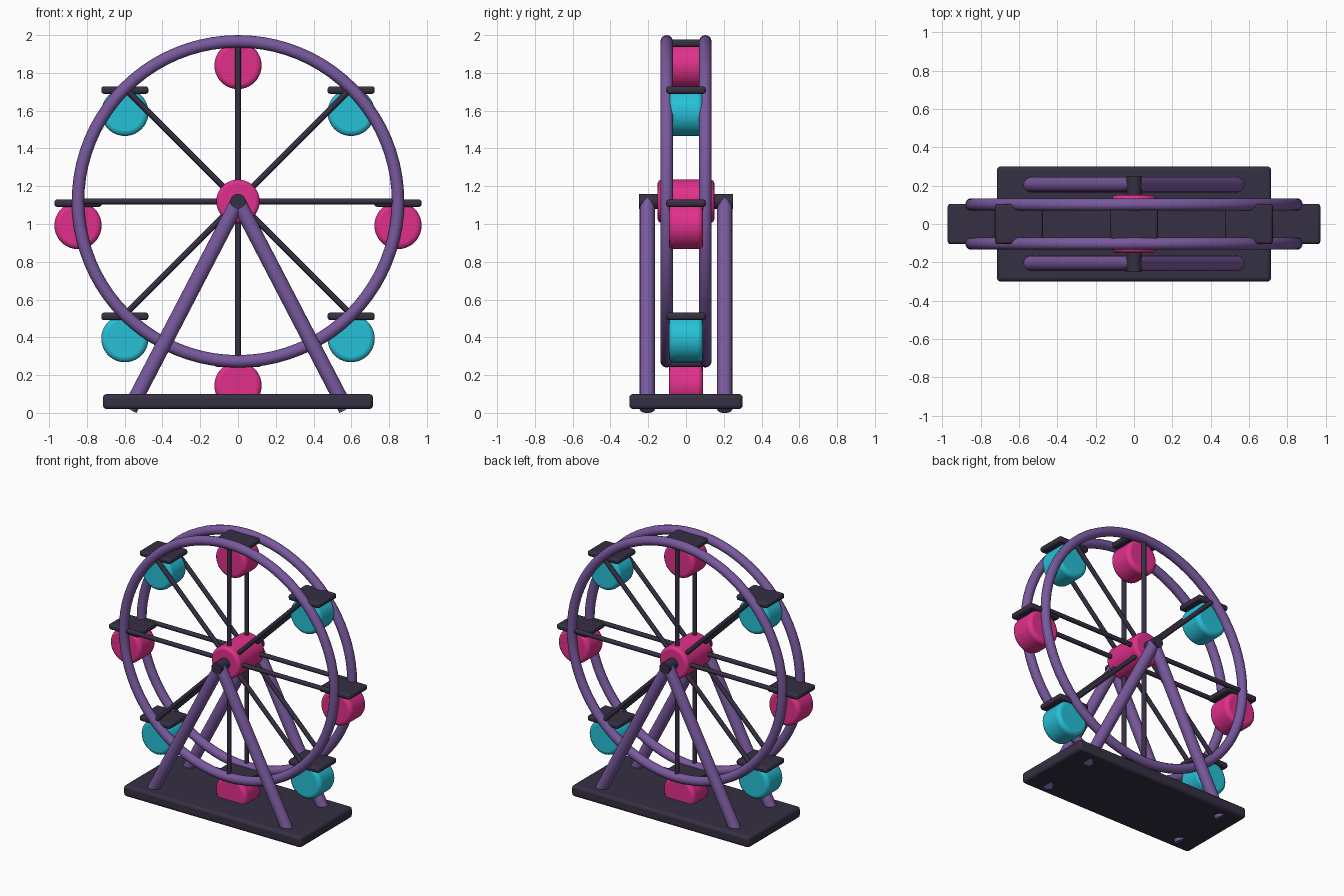
import bpy
import math
from mathutils import Vector

cube = bpy.data.objects.get("Cube")
if cube:
    bpy.data.objects.remove(cube, do_unlink=True)


def material(name, colour):
    mat = bpy.data.materials.new(name)
    mat.use_nodes = True
    mat.diffuse_color = (*colour, 1)
    bsdf = mat.node_tree.nodes["Principled BSDF"]
    bsdf.inputs["Base Color"].default_value = (*colour, 1)
    bsdf.inputs["Roughness"].default_value = 0.6
    return mat


PURPLE = material("purple paint", (0.19, 0.10, 0.34))
DARK = material("dark metal", (0.037, 0.029, 0.055))
PINK = material("pink paint", (0.75, 0.03, 0.26))
CYAN = material("cyan paint", (0.02, 0.53, 0.68))

AXIS_Z = 1.12      # wheel centre height
RIM_R = 0.847      # rim centreline radius
RIM_Y = 0.102      # rim offset from the middle plane
LEG_Y = 0.205


def finish(name, mat, bevel=0, segments=3):
    obj = bpy.context.object
    obj.name = name
    obj.data.materials.append(mat)
    if bevel:
        mod = obj.modifiers.new("Bevel", "BEVEL")
        mod.width = bevel
        mod.segments = segments
        mod.limit_method = "ANGLE"
        mod.angle_limit = math.radians(40)
    bpy.ops.object.shade_smooth_by_angle(angle=math.radians(40))
    return obj


def box(name, centre, size, mat, bevel):
    bpy.ops.mesh.primitive_cube_add(size=1, location=centre)
    bpy.context.object.scale = size
    bpy.ops.object.transform_apply(location=False, rotation=False, scale=True)
    return finish(name, mat, bevel)


def rod(name, start, end, radius, mat, bevel=0, sides=16):
    a, b = Vector(start), Vector(end)
    turn = (b - a).to_track_quat("Z", "Y").to_euler()
    bpy.ops.mesh.primitive_cylinder_add(vertices=sides, radius=radius, depth=(b - a).length,
                                        location=(a + b) / 2, rotation=turn)
    return finish(name, mat, bevel)


# Base slab
box("base", (0, 0, 0.06), (1.43, 0.6, 0.08), DARK, 0.02)

# Hub and axle
rod("hub", (0, -0.15, AXIS_Z), (0, 0.15, AXIS_Z), 0.115, PINK, 0.02, 40)
rod("axle", (0, -0.25, AXIS_Z), (0, 0.25, AXIS_Z), 0.04, DARK, sides=24)

for side, label in ((-1, "front"), (1, "back")):
    # Rim
    y = side * RIM_Y
    bpy.ops.mesh.primitive_torus_add(major_radius=RIM_R, minor_radius=0.033,
                                     major_segments=80, minor_segments=14,
                                     location=(0, y, AXIS_Z),
                                     rotation=(math.pi / 2, 0, 0))
    finish(label + "_rim", PURPLE)

    # Spokes, each spanning the full diameter
    for i in range(4):
        a = i * math.pi / 4
        out = Vector((math.cos(a), 0, math.sin(a))) * RIM_R
        mid = Vector((0, y, AXIS_Z))
        rod(f"{label}_spoke_{i + 1}", mid - out, mid + out, 0.016, DARK, sides=10)

    # A-frame legs
    for sx, hand in ((-1, "right"), (1, "left")):
        rod(f"{label}_{hand}_leg", (0, side * LEG_Y, AXIS_Z),
            (sx * 0.573, side * LEG_Y, 0.018), 0.04, PURPLE, sides=20)

# Gondolas hang upright below their roofs
for i in range(8):
    a = i * math.pi / 4
    x = RIM_R * math.cos(a)
    z = AXIS_Z + RIM_R * math.sin(a)
    rod(f"gondola_{i + 1}", (x, -0.09, z - 0.128), (x, 0.09, z - 0.128), 0.125,
        CYAN if i % 2 else PINK, 0.025, 40)
    box(f"gondola_roof_{i + 1}", (x, 0, z - 0.01), (0.25, 0.21, 0.04), DARK, 0.015)
